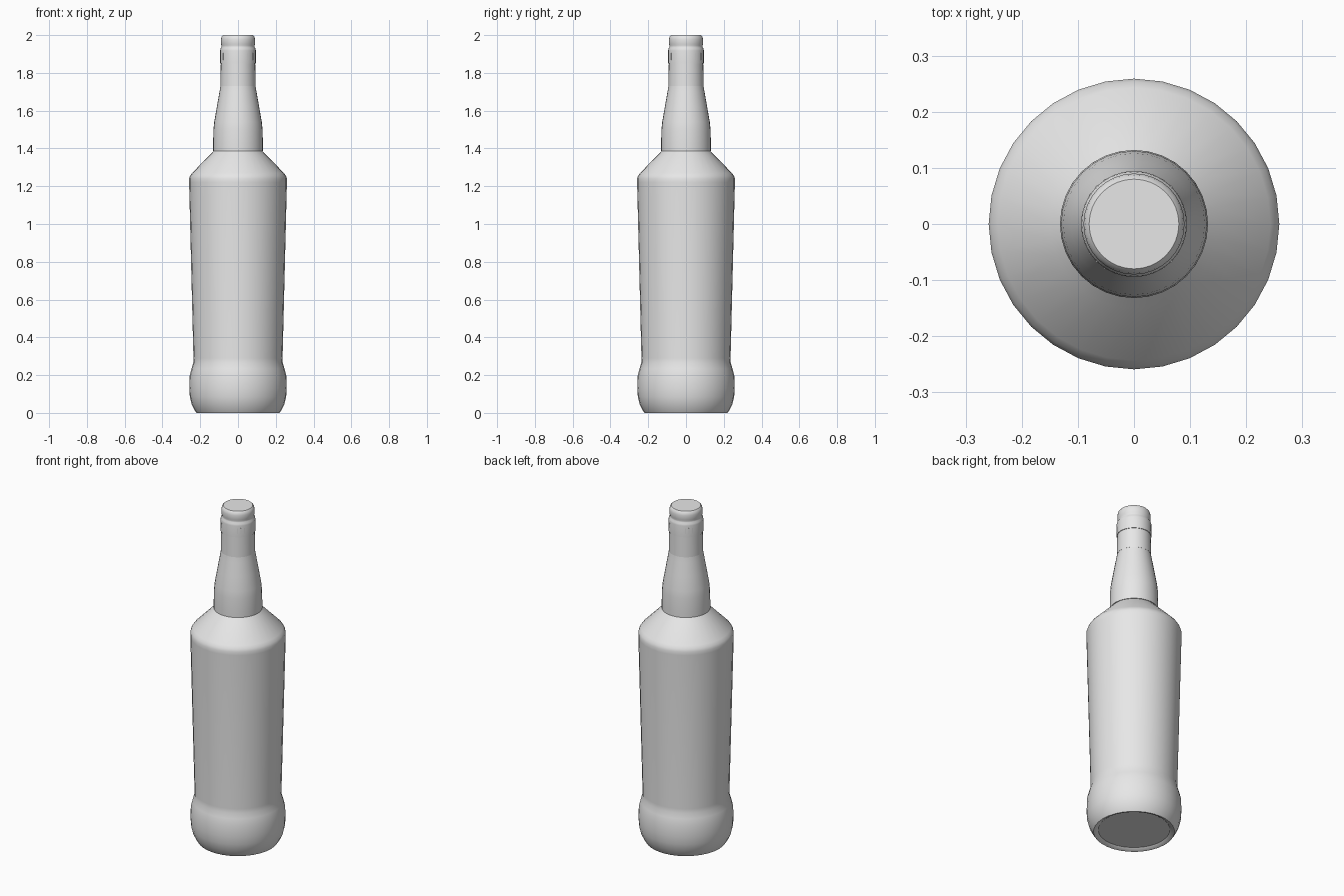
import bpy, bmesh, math
from mathutils import Matrix

SIDES = 32

cube = bpy.data.objects.get("Cube")
if cube:
    bpy.data.objects.remove(cube, do_unlink=True)

grey = bpy.data.materials.new("light_grey")
grey.use_nodes = True
grey.diffuse_color = (0.8, 0.8, 0.8, 1)
grey.node_tree.nodes["Principled BSDF"].inputs["Base Color"].default_value = (0.8, 0.8, 0.8, 1)


def finish(name, bm, angle=35):
    """Turn a bmesh into a shaded, coloured object."""
    bmesh.ops.recalc_face_normals(bm, faces=bm.faces)
    mesh = bpy.data.meshes.new(name)
    bm.to_mesh(mesh)
    bm.free()
    mesh.materials.append(grey)
    obj = bpy.data.objects.new(name, mesh)
    bpy.context.collection.objects.link(obj)
    bpy.ops.object.select_all(action="DESELECT")
    obj.select_set(True)
    bpy.context.view_layer.objects.active = obj
    bpy.ops.object.shade_smooth_by_angle(angle=math.radians(angle))
    return obj


def lathe(name, profile):
    """Revolve (radius, height) points and close both ends."""
    bm = bmesh.new()
    rings = []
    for r, z in profile:
        rings.append([bm.verts.new((r * math.cos(a), r * math.sin(a), z))
                      for a in (math.tau * i / SIDES for i in range(SIDES))])
    for low, high in zip(rings, rings[1:]):
        for i in range(SIDES):
            j = (i + 1) % SIDES
            bm.faces.new((low[i], low[j], high[j], high[i]))
    bm.faces.new(rings[0])
    bm.faces.new(rings[-1])
    return finish(name, bm)


# Body with recessed base, swollen foot, tapering wall and sloped shoulder
lathe("bottle_body", [
    (0.195, 0.012), (0.207, 0.003), (0.22, 0), (0.228, 0.012), (0.245, 0.045),
    (0.255, 0.085), (0.258, 0.13), (0.256, 0.195), (0.246, 0.235),
    (0.237, 0.265), (0.236, 0.29), (0.259, 1.22), (0.259, 1.24),
    (0.254, 1.255), (0.243, 1.27), (0.15, 1.365), (0.128, 1.387), (0.126, 1.41)])

# Neck with a small lip above the shoulder
lathe("bottle_neck", [
    (0.125, 1.387), (0.132, 1.387), (0.132, 1.42), (0.13, 1.5), (0.126, 1.54),
    (0.112, 1.62), (0.098, 1.7), (0.092, 1.735), (0.089, 1.76)])

# Foil sleeve under the cap
lathe("cap_sleeve", [(0.091, 1.73), (0.0935, 1.73), (0.091, 1.86)])

# Screw cap with a skirt, a groove and a rounded top
lathe("screw_cap", [
    (0.09, 1.85), (0.0945, 1.85), (0.0945, 1.918), (0.093, 1.928), (0.088, 1.936),
    (0.087, 1.943), (0.09, 1.952), (0.09, 1.978), (0.087, 1.992), (0.08, 2)])

# Perforation tabs around the skirt, in four groups of three
bm = bmesh.new()
for group in range(4):
    for tab in (-1, 0, 1):
        turn = math.pi / 4 + group * math.pi / 2 + tab * 0.2
        place = (Matrix.Rotation(turn, 4, "Z") @ Matrix.Translation((0.0935, 0, 1.887))
                 @ Matrix.Diagonal((0.004, 0.004, 0.035, 1)))
        bmesh.ops.create_cube(bm, size=1, matrix=place)
finish("perforation_tabs", bm)
